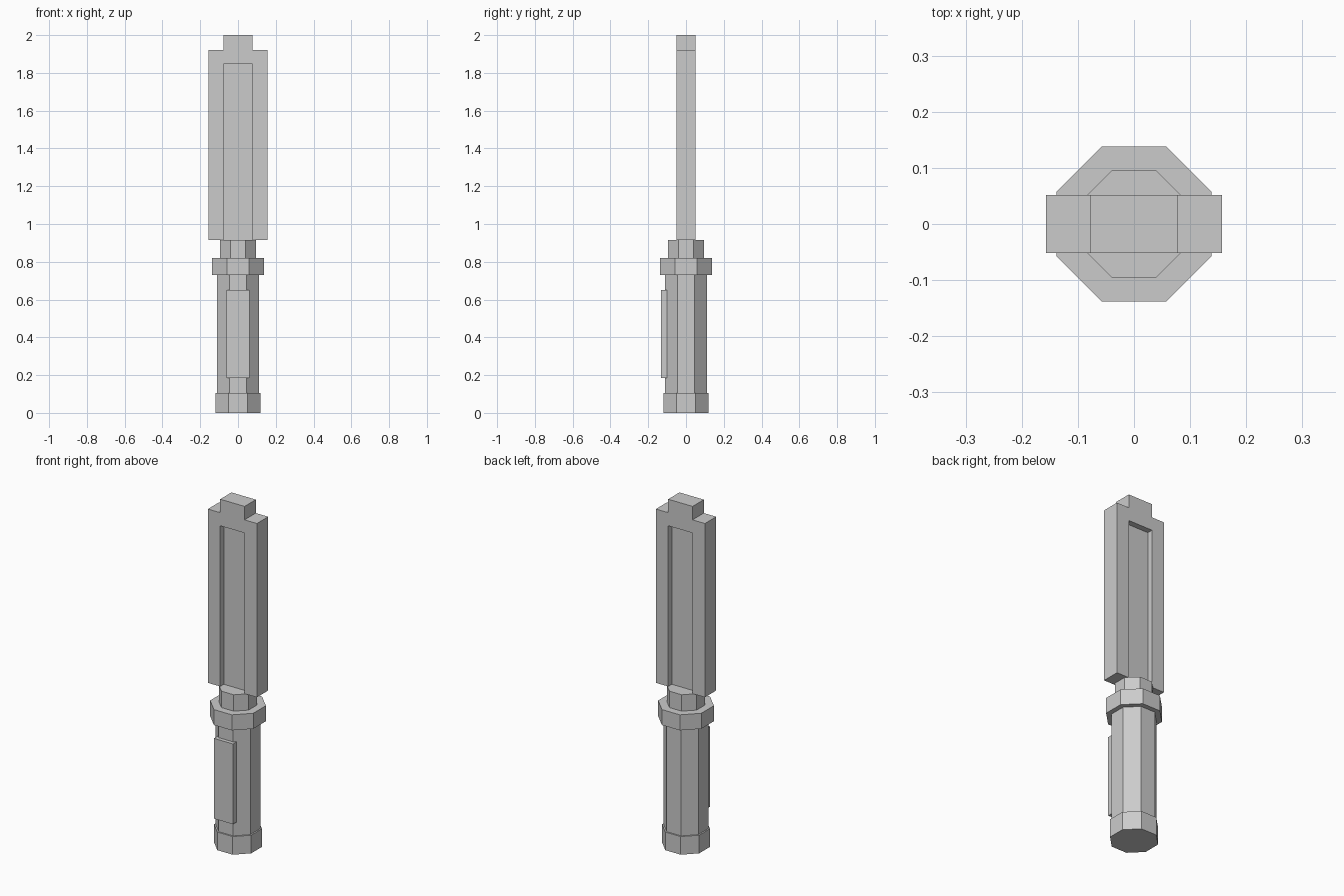
import bpy, bmesh, math

if "Cube" in bpy.data.objects:
    bpy.data.objects.remove(bpy.data.objects["Cube"])

grey = bpy.data.materials.new("plain grey")
grey.diffuse_color = (0.6, 0.6, 0.6, 1)
grey.use_nodes = True
grey.node_tree.nodes["Principled BSDF"].inputs["Base Color"].default_value = grey.diffuse_color


def prism(name, outline, depth, to_point):
    """Extrude a 2D outline between two depths; to_point maps (u, v, d) to xyz."""
    bm = bmesh.new()
    low, high = [[bm.verts.new(to_point(u, v, d)) for u, v in outline] for d in depth]
    bm.faces.new(low)
    bm.faces.new(high)
    n = len(outline)
    for i in range(n):
        j = (i + 1) % n
        bm.faces.new((low[i], low[j], high[j], high[i]))
    bmesh.ops.recalc_face_normals(bm, faces=bm.faces)
    mesh = bpy.data.meshes.new(name)
    bm.to_mesh(mesh)
    bm.free()
    mesh.materials.append(grey)
    obj = bpy.data.objects.new(name, mesh)
    bpy.context.collection.objects.link(obj)
    return obj


def octagon(name, apothem, z0, z1):
    r = apothem / math.cos(math.pi / 8)
    ring = [(r * math.cos((i + 0.5) * math.pi / 4), r * math.sin((i + 0.5) * math.pi / 4))
            for i in range(8)]
    return prism(name, ring, (z0, z1), lambda u, v, d: (u, v, d))


def upright(name, outline, y0, y1):
    return prism(name, outline, (y0, y1), lambda u, v, d: (u, d, v))


def rect(half, z0, z1):
    return [(-half, z0), (half, z0), (half, z1), (-half, z1)]


# Octagonal handle sections
octagon("pommel", 0.119, 0.0, 0.105)
octagon("grip", 0.111, 0.105, 0.73)
octagon("collar", 0.1385, 0.73, 0.82)
octagon("neck", 0.0955, 0.82, 0.915)

# Raised plate on the front of the grip
upright("grip_plate", rect(0.061, 0.185, 0.65), -0.133, -0.1)

# Blade with a stepped tip
W, T, S = 0.157, 0.0515, 0.078
blade = upright("blade", [(-W, 0.915), (W, 0.915), (W, 1.922), (S, 1.922),
                          (S, 2.0), (-S, 2.0), (-S, 1.922), (-W, 1.922)], -T, T)

# Recess on both sides of the blade, open at the bottom
for side, label in ((-1, "front"), (1, "back")):
    cutter = upright(label + "_recess_cutter", rect(S, 0.85, 1.846), side * 0.018, side * 0.1)
    cutter.hide_render = True
    cutter.hide_viewport = True
    cut = blade.modifiers.new(label + "_recess", 'BOOLEAN')
    cut.operation = 'DIFFERENCE'
    cut.solver = 'EXACT'
    cut.object = cutter
